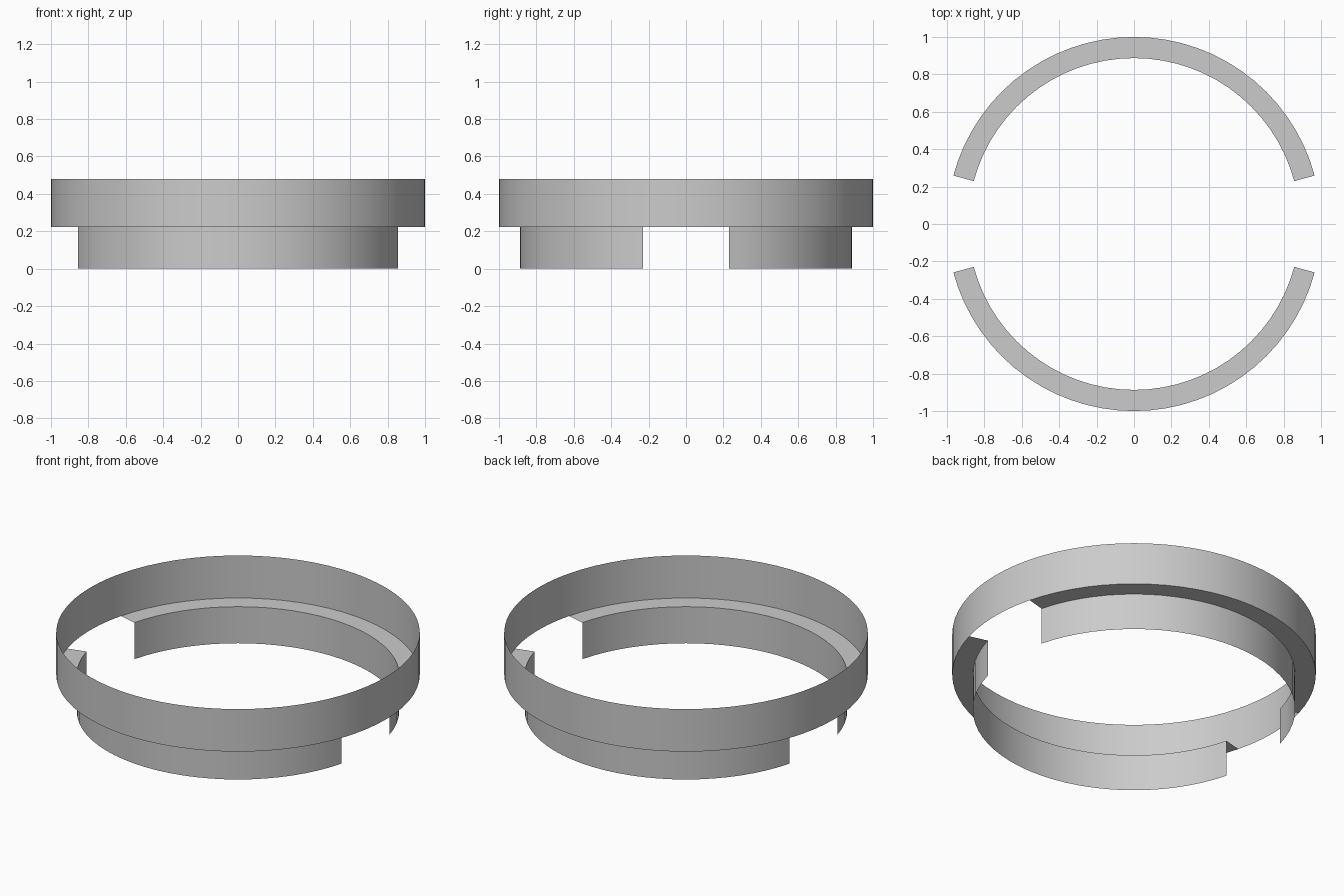
import bpy, bmesh, math

cube = bpy.data.objects.get("Cube")
if cube:
    bpy.data.objects.remove(cube, do_unlink=True)

R_OUT, R_IN = 1.0, 0.887      # wall radii
Z_STEP, Z_TOP = 0.222, 0.48   # ledge and rim heights
STEP = 5                      # degrees per facet

grey = bpy.data.materials.new("plain grey")
grey.use_nodes = True
colour = (0.6, 0.6, 0.6, 1)
grey.diffuse_color = colour
grey.node_tree.nodes["Principled BSDF"].inputs["Base Color"].default_value = colour


def sweep(name, profile, start, end):
    """Turn an open (radius, z) profile about z from start to end degrees."""
    bm = bmesh.new()
    closed = end - start == 360
    count = (end - start) // STEP + (0 if closed else 1)
    rows = []
    for i in range(count):
        a = math.radians(start + i * STEP)
        rows.append([bm.verts.new((r * math.cos(a), r * math.sin(a), z)) for r, z in profile])
    pairs = list(zip(rows, rows[1:])) + ([(rows[-1], rows[0])] if closed else [])
    for p, q in pairs:
        for k in range(len(profile) - 1):
            bm.faces.new((p[k], q[k], q[k + 1], p[k + 1]))
    mesh = bpy.data.meshes.new(name)
    bm.to_mesh(mesh)
    bm.free()
    mesh.materials.append(grey)
    obj = bpy.data.objects.new(name, mesh)
    bpy.context.collection.objects.link(obj)
    bpy.ops.object.select_all(action="DESELECT")
    obj.select_set(True)
    bpy.context.view_layer.objects.active = obj
    bpy.ops.object.shade_smooth_by_angle(angle=math.radians(30))


# Full thin upper band
sweep("upper_band", [(R_OUT, Z_STEP), (R_OUT, Z_TOP)], 0, 360)

# Two stepped skirts: lower wall plus flat ledge, with gaps at left and right
skirt = [(R_IN, 0), (R_IN, Z_STEP), (R_OUT, Z_STEP)]
sweep("back_skirt", skirt, 15, 165)
sweep("front_skirt", skirt, 195, 345)
